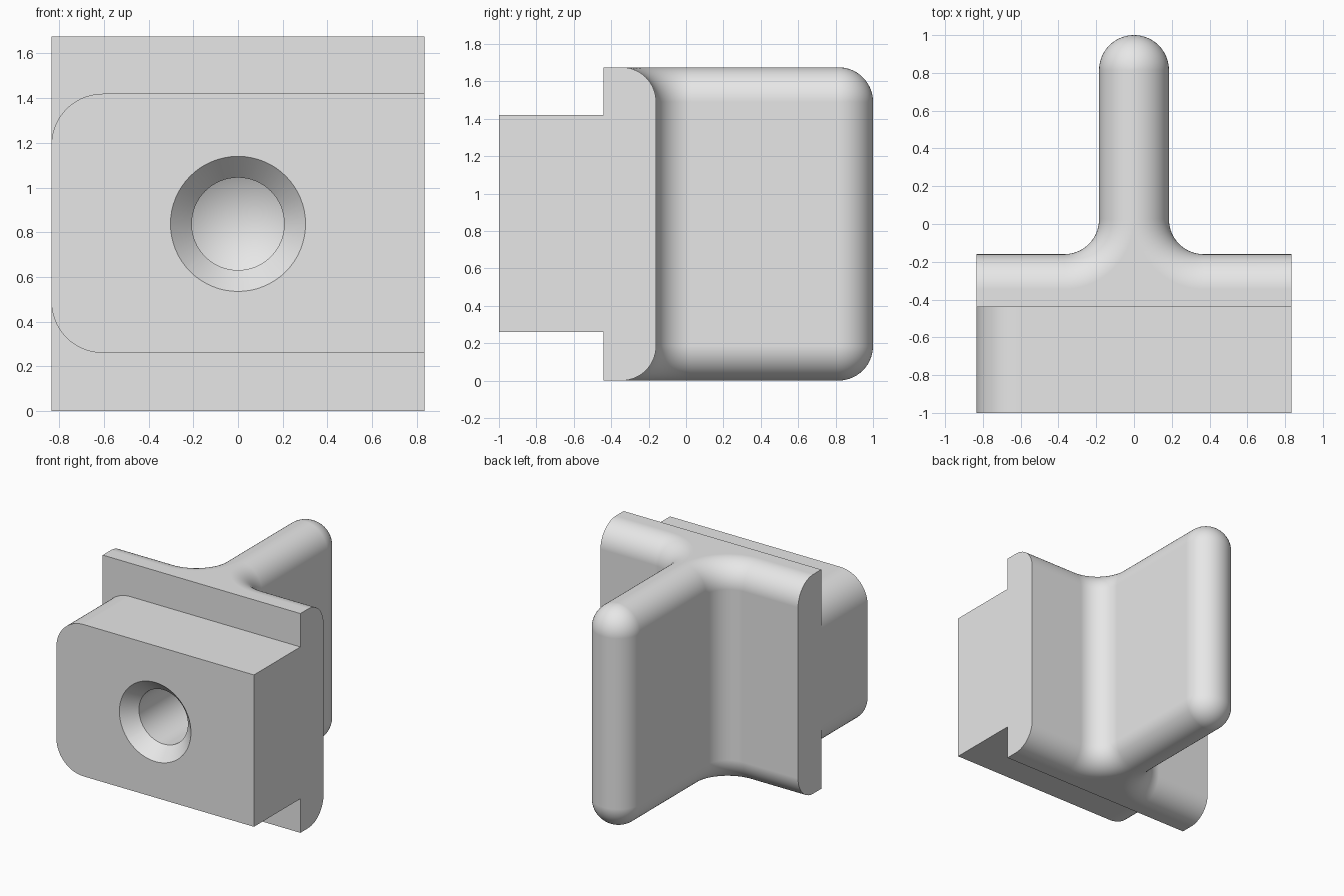
import bpy, bmesh
from math import sin, cos, pi, radians

if "Cube" in bpy.data.objects:
    bpy.data.objects.remove(bpy.data.objects["Cube"], do_unlink=True)

HALF_W, HEIGHT = 0.835, 1.675      # overall half width and height
FRONT, SEAM, BACK = -1.0, -0.44, -0.16   # block front, plate front, plate back
R = 0.185                          # fin half thickness, also every fillet
FIN_END = 1.0 - R
SEG = 14

grey = bpy.data.materials.new("plain grey")
grey.use_nodes = True
grey.diffuse_color = (0.8, 0.8, 0.8, 1)
grey.node_tree.nodes["Principled BSDF"].inputs["Base Color"].default_value = (0.8, 0.8, 0.8, 1)


def finish(bm, name):
    bmesh.ops.remove_doubles(bm, verts=bm.verts[:], dist=1e-4)
    bmesh.ops.recalc_face_normals(bm, faces=bm.faces[:])
    mesh = bpy.data.meshes.new(name)
    bm.to_mesh(mesh)
    bm.free()
    mesh.materials.append(grey)
    obj = bpy.data.objects.new(name, mesh)
    bpy.context.collection.objects.link(obj)
    return obj


def arc(cx, cy, radius, start, end, n=SEG):
    return [(cx + radius * cos(radians(start + (end - start) * i / n)),
             cy + radius * sin(radians(start + (end - start) * i / n))) for i in range(n + 1)]


def bridge(bm, rings):
    for a, b in zip(rings, rings[1:]):
        for i in range(len(a)):
            j = (i + 1) % len(a)
            bm.faces.new((a[i], a[j], b[j], b[i]))


def half_outline(d):
    """Right half of the T outline, plate front to fin, inset by d."""
    fillet = arc(2 * R, BACK + R, R + d, 270, 180)
    return [(HALF_W, SEAM), (HALF_W, BACK - d)] + fillet


# T-shaped plate and fin, with rounded rims at top and bottom
bm = bmesh.new()
levels = []
for i in range(SEG + 1):
    t = pi / 2 * i / SEG
    levels.append((R * (1 - cos(t)), R * (1 - sin(t))))
levels = [(d, z) for d, z in reversed(levels)] + [(d, HEIGHT - z) for d, z in levels]
rings = []
for d, z in levels:
    right = half_outline(d)
    left = [(-x, y) for x, y in reversed(right)]
    tip = arc(0, FIN_END, R - d, 0, 180, 2 * SEG)
    if z < HEIGHT / 2:
        z = max(z, 0)
    rings.append([bm.verts.new((x, y, z)) for x, y in right + tip + left])
bridge(bm, rings)
for z in (0, HEIGHT):
    right = half_outline(R)
    left = [(-x, y) for x, y in reversed(right)][1:]
    bm.faces.new([bm.verts.new((x, y, z)) for x, y in right + left])
body = finish(bm, "slider_with_fin")

# Front block, rounded on the two corners of one side
bm = bmesh.new()
low, high, cr = 0.26, 1.42, 0.23
outline = ([(HALF_W, low), (HALF_W, high)]
           + arc(cr - HALF_W, high - cr, cr, 90, 180)
           + arc(cr - HALF_W, low + cr, cr, 180, 270))
rings = [[bm.verts.new((x, y, z)) for x, z in outline] for y in (FRONT, SEAM + 0.04)]
bridge(bm, rings)
for ring in rings:
    bm.faces.new(ring)
block = finish(bm, "front_block")

# Countersunk blind hole with a conical bottom
bm = bmesh.new()
mid = HEIGHT / 2
profile = [(0.35, FRONT - 0.05), (0.207, -0.9), (0.207, -0.32)]
rings = [[bm.verts.new((x, y, z)) for x, z in arc(0, mid, rad, 0, 360, 64)[:-1]]
         for rad, y in profile]
bridge(bm, rings)
bm.faces.new(rings[0])
apex = bm.verts.new((0, -0.2, mid))
for a, b in zip(rings[-1], rings[-1][1:] + rings[-1][:1]):
    bm.faces.new((a, b, apex))
hole = finish(bm, "hole_cutter")

# Join the block and cut the hole
bpy.ops.object.select_all(action='DESELECT')
body.select_set(True)
bpy.context.view_layer.objects.active = body
for tool, operation in ((block, 'UNION'), (hole, 'DIFFERENCE')):
    tool.hide_render = True
    mod = body.modifiers.new(operation.title(), 'BOOLEAN')
    mod.object, mod.operation, mod.solver = tool, operation, 'EXACT'
    bpy.ops.object.modifier_apply(modifier=mod.name)
    bpy.data.objects.remove(tool, do_unlink=True)

# Smooth curves, crisp edges, clean flats
bpy.ops.object.shade_smooth_by_angle(angle=radians(30))
weighted = body.modifiers.new("Clean flats", 'WEIGHTED_NORMAL')
weighted.keep_sharp = True
weighted.weight = 100
